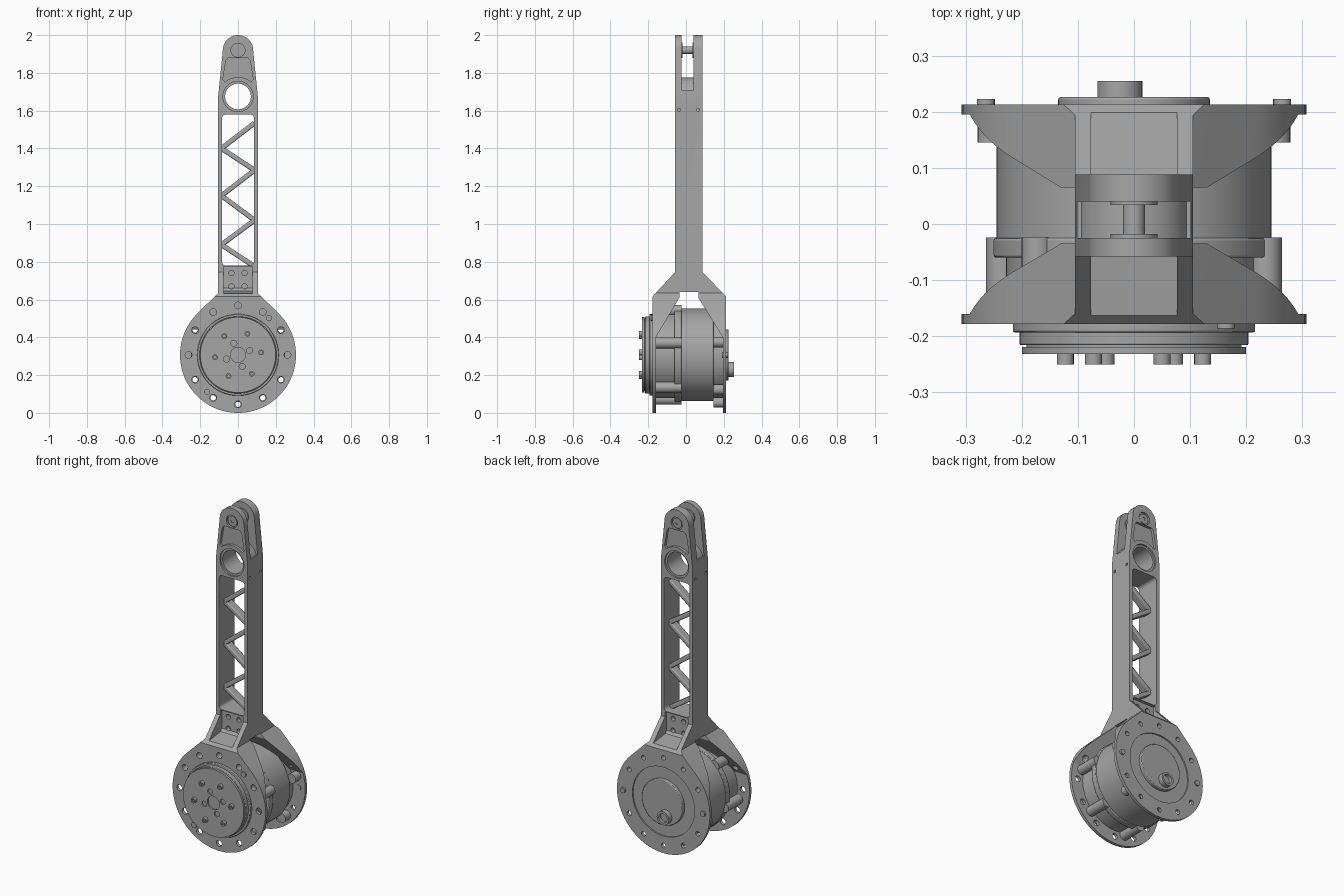
import bpy, bmesh, math

cube = bpy.data.objects.get("Cube")
if cube:
    bpy.data.objects.remove(cube, do_unlink=True)

GREY = (0.38, 0.38, 0.38, 1)
metal = bpy.data.materials.new("machined grey metal")
metal.use_nodes = True
metal.diffuse_color = GREY
metal.node_tree.nodes["Principled BSDF"].inputs["Base Color"].default_value = GREY

HUB = 0.307      # hub centre height, also the plate radius
BORE = 1.675     # height of the large bore
PIN = 1.92       # height of the clevis pin
FRONT, BACK = -0.058, 0.088          # beam faces
FORK_FRONT, FORK_BACK = -0.178, 0.213  # fork faces


def arc(cx, cz, r, start, end, n):
    return [(cx + r * math.cos(math.radians(start + (end - start) * i / n)),
             cz + r * math.sin(math.radians(start + (end - start) * i / n)))
            for i in range(n + 1)]


def prism(name, pts, a, b, axis="Y", bevel=0):
    """Extrude a 2D profile from a to b along X or Y."""
    bm = bmesh.new()
    place = (lambda p: (p[0], a, p[1])) if axis == "Y" else (lambda p: (a, p[0], p[1]))
    face = bm.faces.new([bm.verts.new(place(p)) for p in pts])
    new = bmesh.ops.extrude_face_region(bm, geom=[face])["geom"]
    step = (0, b - a, 0) if axis == "Y" else (b - a, 0, 0)
    bmesh.ops.translate(bm, vec=step, verts=[v for v in new if isinstance(v, bmesh.types.BMVert)])
    bmesh.ops.recalc_face_normals(bm, faces=bm.faces)
    mesh = bpy.data.meshes.new(name)
    bm.to_mesh(mesh)
    bm.free()
    mesh.materials.append(metal)
    obj = bpy.data.objects.new(name, mesh)
    bpy.context.collection.objects.link(obj)
    if bevel:
        mod = obj.modifiers.new("edge", "BEVEL")
        mod.width, mod.segments, mod.limit_method = bevel, 2, "ANGLE"
    return obj


def disc(name, cx, cz, r, a, b, axis="Y", n=32, bevel=0):
    return prism(name, arc(cx, cz, r, 0, 360, n)[:-1], a, b, axis, bevel)


def polar(r, deg):
    return r * math.cos(math.radians(deg)), HUB + r * math.sin(math.radians(deg))


def carve(obj, cutter, op="DIFFERENCE"):
    mod = obj.modifiers.new("cut", "BOOLEAN")
    mod.operation, mod.object, mod.solver = op, cutter, "EXACT"
    graph = bpy.context.evaluated_depsgraph_get()
    graph.update()
    mesh = bpy.data.meshes.new_from_object(obj.evaluated_get(graph))
    obj.modifiers.clear()
    obj.data = mesh
    bpy.data.objects.remove(cutter, do_unlink=True)


# Forked arm: front outline crossed with side outline
outline = (arc(0, HUB, HUB, 135, 405, 72) + [(0.105, 0.635), (0.105, BORE)]
           + arc(0, PIN, 0.08, 6, 174, 24) + [(-0.105, BORE), (-0.105, 0.635)])
arm = prism("forked_arm", outline, FORK_FRONT, FORK_BACK)
side = [(-0.178, -0.1), (-0.178, 0.615), (FRONT, 0.745), (FRONT, 2.1), (BACK, 2.1),
        (BACK, 0.745), (0.213, 0.615), (0.213, -0.1), (0.195, -0.1), (0.195, 0.4),
        (0.065, 0.61), (0.065, 0.64), (-0.035, 0.64), (-0.035, 0.61), (-0.16, 0.4), (-0.16, -0.1)]
side = [(y * 1.0005, z) for y, z in side]
carve(arm, prism("side_cutter", side, -0.5, 0.5, "X"), "INTERSECT")

# Clevis slot with a rounded floor around the bore
slot = [(-0.2, 1.709)] + arc(0, BORE, 0.1, 160, 20, 16) + [(0.2, 1.709), (0.2, 2.2), (-0.2, 2.2)]
carve(arm, prism("slot_cutter", slot, -0.025, 0.04))

# Long truss window with rounded corners
window = []
for cx, cz, start in ((0.065, 1.56, 0), (-0.065, 1.56, 90), (-0.065, 0.8, 180), (0.065, 0.8, 270)):
    window += arc(cx, cz, 0.02, start, start + 90, 5)
carve(arm, prism("window_cutter", window, -0.3, 0.3))

# Large bore
carve(arm, disc("bore_cutter", 0, BORE, 0.068, -0.3, 0.3, n=48))

# Matching recesses on both faces of the arm
pocket = arc(0, BORE, 0.103, 132, 48, 12) + [(0.08, 1.765), (0.064, 1.865), (0.052, 1.88),
                                             (-0.052, 1.88), (-0.064, 1.865), (-0.08, 1.765)]
shoulder = [(-0.3, 0.63), (-0.17, 0.63), (-0.055, 0.645), (-0.042, 0.66), (-0.042, 0.775), (-0.3, 0.775)]
for face, sign in ((FRONT, 1), (BACK, -1)):
    out = face - sign * 0.1
    carve(arm, prism("pocket_cutter", pocket, out, face + sign * 0.016))
    carve(arm, disc("rim_cutter", 0, BORE, 0.08, out, face + sign * 0.01, n=48))
    carve(arm, disc("pin_cutter", 0, PIN, 0.037, out, face + sign * 0.012))
    profile = shoulder if sign > 0 else [(0.03 - y, z) for y, z in shoulder]
    carve(arm, prism("shoulder_cutter", profile, -0.077, 0.077, "X"))
    for x in (-0.035, 0.035):
        for z in (0.67, 0.74):
            carve(arm, disc("hole_cutter", x, z, 0.014, out, face + sign * 0.04, n=16))

# Small cross holes in the beam sides
for y in (-0.037, 0.063):
    for x in (-0.11, 0.095):
        carve(arm, disc("side_hole_cutter", y, 1.605, 0.008, x, x + 0.015, "X", 12))

# Bolt circles and back recess in the fork plates
carve(arm, disc("recess_cutter", 0, HUB, 0.205, 0.205, 0.3, n=64))
for i in range(12):
    x, z = polar(0.262, 30 * i)
    carve(arm, disc("front_hole_cutter", x, z, 0.018, -0.3, -0.13, n=16))
    carve(arm, disc("back_hole_cutter", x, z, 0.014, 0.17, 0.3, n=16))

# Zigzag struts at mid depth
nodes = [(0.088 * (1 if i % 2 == 0 else -1), z)
         for i, z in enumerate((1.535, 1.4, 1.285, 1.15, 1.02, 0.89, 0.775))]
for (x1, z1), (x2, z2) in zip(nodes, nodes[1:]):
    length = math.hypot(x2 - x1, z2 - z1)
    nx, nz = -(z2 - z1) / length * 0.013, (x2 - x1) / length * 0.013
    prism("truss_strut", [(x1 + nx, z1 + nz), (x2 + nx, z2 + nz), (x2 - nx, z2 - nz), (x1 - nx, z1 - nz)],
          -0.01, 0.04, bevel=0.006)

# Clevis pin with heads and inner washers
disc("clevis_pin", 0, PIN, 0.02, -0.05, 0.08)
for a, b in ((-0.053, -0.046), (0.076, 0.083)):
    head = disc("pin_head", 0, PIN, 0.03, a, b)
    carve(head, disc("socket_cutter", 0, PIN, 0.01, a - 0.02 if a < 0 else b - 0.005,
                     a + 0.005 if a < 0 else b + 0.02, n=6))
for a, b in ((-0.026, -0.018), (0.034, 0.041)):
    disc("pin_washer", 0, PIN, 0.042, a, b)

# Motor housing between the fork plates
disc("motor_body", 0, HUB, 0.245, -0.03, 0.145, n=72, bevel=0.005)
disc("front_housing", 0, HUB, 0.228, -0.17, -0.02, n=72)
disc("housing_flange", 0, HUB, 0.25, -0.06, -0.025, n=72, bevel=0.004)
disc("back_housing", 0, HUB, 0.228, 0.14, 0.204, n=72)
for i in range(6):
    x, z = polar(0.243, 15 + 60 * i)
    disc("front_lug", x, z, 0.029, -0.165, -0.024, n=20)
    x, z = polar(0.26, 15 + 60 * i)
    disc("back_lug", x, z, 0.028, 0.145, 0.2, n=20)

# Output end: stacked rings and drilled flange
disc("output_ring", 0, HUB, 0.216, -0.193, -0.17, n=72, bevel=0.003)
disc("output_step", 0, HUB, 0.204, -0.216, -0.19, n=72, bevel=0.003)
disc("output_neck", 0, HUB, 0.192, -0.222, -0.21, n=72)
flange = disc("output_flange", 0, HUB, 0.2, -0.232, -0.219, n=72)
carve(flange, disc("centre_cutter", 0, HUB, 0.04, -0.3, -0.223))
for i in range(4):
    x, z = polar(0.065, 20 + 90 * i)
    carve(flange, disc("dowel_cutter", x, z, 0.016, -0.3, -0.224, n=20))
for i in range(6):
    x, z = polar(0.123, 6 + 60 * i)
    bolt = disc("output_bolt", x, z, 0.015, -0.25, -0.228, n=20)
    carve(bolt, disc("socket_cutter", x, z, 0.008, -0.3, -0.241, n=6))

# Screw heads on the plates
for angle in (50, 230):
    x, z = polar(0.255, angle)
    disc("front_screw", x, z, 0.016, -0.186, -0.17, n=20)
for angle in (0, 180):
    x, z = polar(0.264, angle)
    disc("back_screw", x, z, 0.016, 0.19, 0.223, n=20)

# Back cover with cable boss
disc("back_cover", 0, HUB, 0.135, 0.2, 0.226, n=64, bevel=0.004)
boss = disc("cable_boss", -0.025, 0.23, 0.04, 0.22, 0.255)
carve(boss, disc("boss_cutter", -0.025, 0.23, 0.027, 0.235, 0.3))

# Smooth round walls, keep crisp edges
for obj in bpy.context.collection.objects:
    obj.select_set(obj.type == "MESH")
bpy.context.view_layer.objects.active = arm
bpy.ops.object.shade_smooth_by_angle(angle=math.radians(30))
